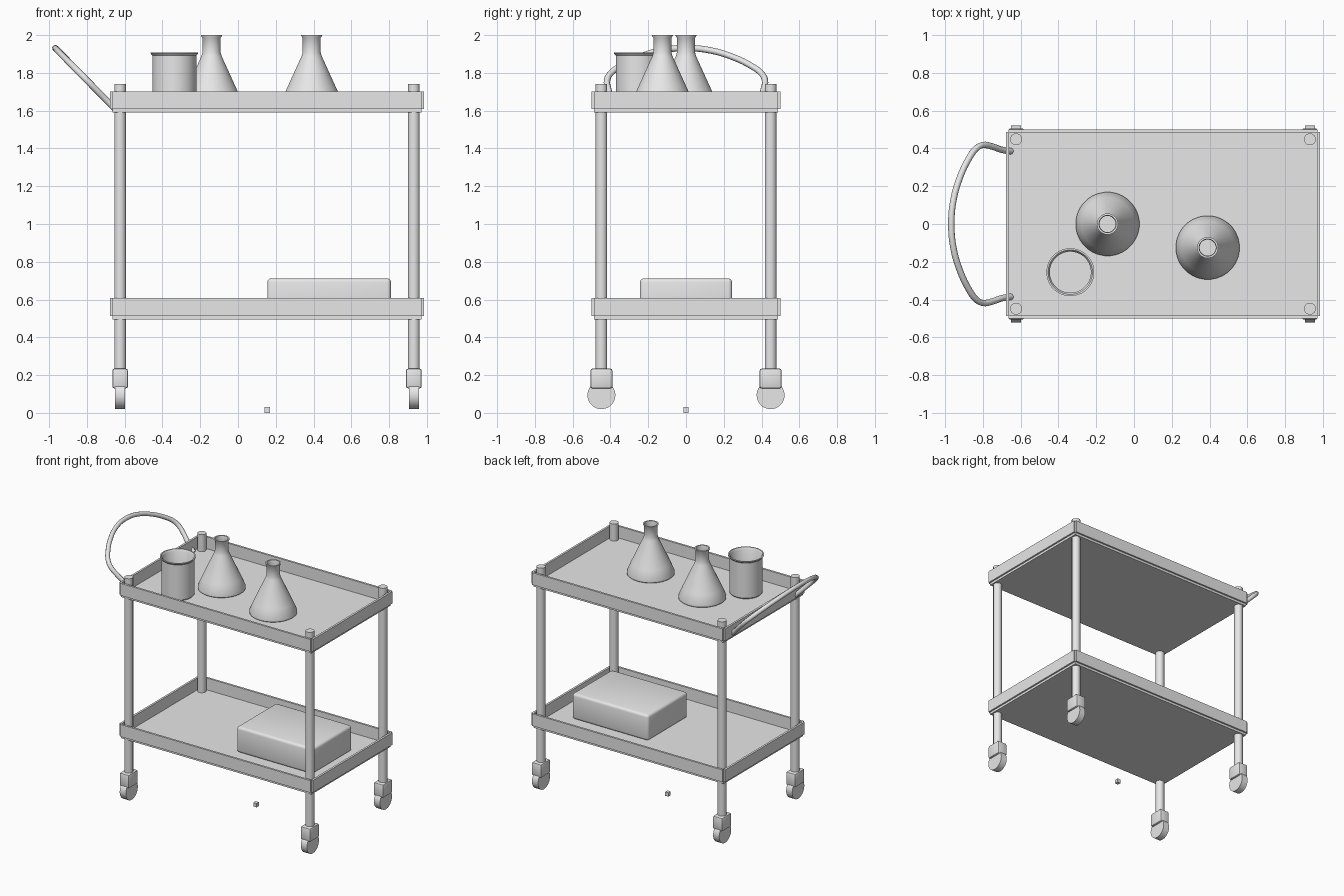
import bpy, bmesh, math
from mathutils import Vector

if "Cube" in bpy.data.objects:
    bpy.data.objects.remove(bpy.data.objects["Cube"])

grey = bpy.data.materials.new("light_grey")
grey.diffuse_color = (0.8, 0.8, 0.8, 1)
grey.use_nodes = True
grey.node_tree.nodes["Principled BSDF"].inputs["Base Color"].default_value = grey.diffuse_color


def finish(bm, name, smooth=None):
    bmesh.ops.recalc_face_normals(bm, faces=bm.faces)
    me = bpy.data.meshes.new(name)
    bm.to_mesh(me)
    bm.free()
    me.materials.append(grey)
    ob = bpy.data.objects.new(name, me)
    bpy.context.collection.objects.link(ob)
    if smooth:
        bpy.ops.object.select_all(action='DESELECT')
        ob.select_set(True)
        bpy.context.view_layer.objects.active = ob
        bpy.ops.object.shade_smooth_by_angle(angle=math.radians(smooth))
    return ob


def add_box(bm, lo, hi):
    lo, hi = Vector(lo), Vector(hi)
    verts = bmesh.ops.create_cube(bm, size=1)["verts"]
    for v in verts:
        v.co = (lo + hi) / 2 + v.co * (hi - lo)


def box(name, lo, hi, bevel=0, segments=3):
    bm = bmesh.new()
    add_box(bm, lo, hi)
    if bevel:
        bmesh.ops.bevel(bm, geom=bm.edges[:], offset=bevel, segments=segments,
                        affect='EDGES', profile=0.5)
    return finish(bm, name, 40 if bevel else None)


def lathe(name, profile, centre, sides, axis='Z', smooth=40):
    """Spin (radius, height) points; zero radius closes an end."""
    bm = bmesh.new()
    rings = []
    for r, h in profile:
        ring = []
        for i in range(1 if r == 0 else sides):
            a = 2 * math.pi * (i + 0.5) / sides
            p = Vector((r * math.cos(a), r * math.sin(a), h))
            if axis == 'X':
                p = Vector((p.z, p.x, p.y))
            ring.append(bm.verts.new(p + Vector(centre)))
        rings.append(ring)
    for a, b in zip(rings, rings[1:]):
        for i in range(sides):
            j = (i + 1) % sides
            quad = [a[i % len(a)], a[j % len(a)], b[j % len(b)], b[i % len(b)]]
            bm.faces.new(list(dict.fromkeys(quad)))
    return finish(bm, name, smooth)


# Trays: floor slab with four wall plates that leave notched corners
X0, X1, Y, T = -0.664, 0.971, 0.486, 0.013
for name, z in (("upper_tray", 1.59), ("lower_tray", 0.495)):
    bm = bmesh.new()
    add_box(bm, (X0, -Y, z), (X1, Y, z + 0.02))
    lo, hi = z + 0.018, z + 0.112
    for s in (-1, 1):
        y0, y1 = sorted((s * (Y - 0.003), s * (Y + T)))
        add_box(bm, (X0, y0, lo), (X1, y1, hi))
    add_box(bm, (X0 - T, -Y, lo), (X0 + 0.003, Y, hi))
    add_box(bm, (X1 - 0.003, -Y, lo), (X1 + T, Y, hi))
    finish(bm, name)

# Legs with caster blocks and wheels
for sx, x in (("left", -0.624), ("right", 0.931)):
    for sy, y in (("front", -0.448), ("back", 0.448)):
        tag = f"{sy}_{sx}"
        lathe("leg_" + tag, [(0, 0.2), (0.032, 0.2), (0.032, 1.742), (0, 1.742)],
              (x, y, 0), 12)
        box("caster_block_" + tag, (x - 0.041, y - 0.058, 0.13),
            (x + 0.041, y + 0.058, 0.234), 0.01, 2)
        lathe("wheel_" + tag, [(0, -0.026), (0.074, -0.026), (0.074, 0.026), (0, 0.026)],
              (x, y, 0.094), 32, 'X')

# Push handle: tube bent in a plane tilted 45 degrees
half = [(-0.65, 0.385), (-0.70, 0.393), (-0.75, 0.41), (-0.80, 0.418),
        (-0.835, 0.40), (-0.875, 0.345), (-0.92, 0.25), (-0.955, 0.13)]
path = half + [(-0.967, 0.0)] + [(x, -y) for x, y in reversed(half)]
cu = bpy.data.curves.new("handle_path", 'CURVE')
cu.dimensions = '3D'
cu.bevel_depth = 0.017
cu.bevel_resolution = 2
cu.use_fill_caps = True
sp = cu.splines.new('BEZIER')
sp.bezier_points.add(len(path) - 1)
for bp, (x, y) in zip(sp.bezier_points, path):
    bp.co = (x, y, 1.618 - (x + 0.66) * 1.02)
    bp.handle_left_type = bp.handle_right_type = 'AUTO'
sp.resolution_u = 4
helper = bpy.data.objects.new("handle_helper", cu)
bpy.context.collection.objects.link(helper)
bpy.context.view_layer.update()
bm = bmesh.new()
bm.from_mesh(helper.to_mesh())
helper.to_mesh_clear()
bpy.data.objects.remove(helper)
finish(bm, "handle", 50)

# Conical flasks, open at the neck
FLOOR = 1.61
flask = [(0, 0), (0.158, 0), (0.168, 0.008), (0.169, 0.022), (0.14, 0.09),
         (0.054, 0.278), (0.048, 0.298), (0.048, 0.376), (0.056, 0.386),
         (0.056, 0.39), (0.046, 0.39), (0.043, 0.375), (0.043, 0.296),
         (0.134, 0.09), (0.162, 0.022), (0.155, 0.008), (0, 0.008)]
for name, x, y in (("flask_left", -0.14, 0.0), ("flask_right", 0.39, -0.125)):
    lathe(name, flask, (x, y, FLOOR), 32)

# Beaker, open top with a flared lip
beaker = [(0, 0), (0.108, 0), (0.117, 0.01), (0.117, 0.282), (0.127, 0.293),
          (0.127, 0.298), (0.118, 0.298), (0.109, 0.285), (0.109, 0.012), (0, 0.012)]
lathe("beaker", beaker, (-0.337, -0.255, FLOOR), 32)

# Storage box on the lower tray and the small loose cube under the trolley
box("storage_box", (0.155, -0.244, 0.512), (0.81, 0.244, 0.712), 0.02, 3)
box("small_cube", (0.141, -0.014, 0.0), (0.169, 0.014, 0.03))
